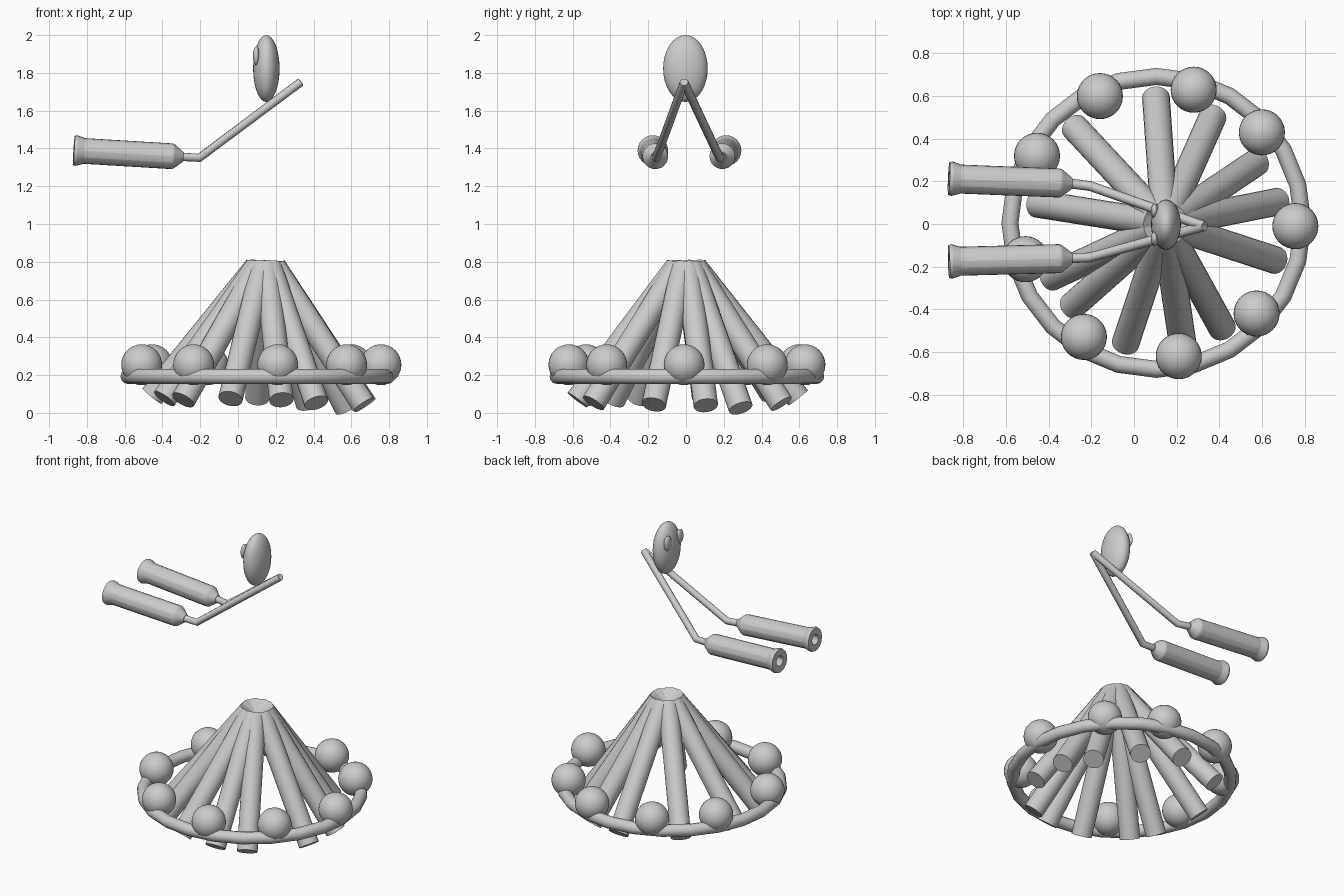
import bpy, math
from mathutils import Vector

if "Cube" in bpy.data.objects:
    bpy.data.objects.remove(bpy.data.objects["Cube"])


def finish(name, angle=40):
    ob = bpy.context.object
    ob.name = name
    bpy.ops.object.shade_smooth_by_angle(angle=math.radians(angle))
    return ob


def ellipsoid(name, loc, radii, seg=32, rings=16):
    bpy.ops.mesh.primitive_uv_sphere_add(segments=seg, ring_count=rings, radius=1, location=loc)
    bpy.context.object.scale = radii
    return finish(name)


def rod(name, a, b, r, sides=20):
    a, b = Vector(a), Vector(b)
    d = b - a
    bpy.ops.mesh.primitive_cylinder_add(vertices=sides, radius=r, depth=d.length, location=(a + b) / 2,
                                        rotation=d.to_track_quat('Z', 'Y').to_euler())
    return finish(name)


def lathe(name, profile, a, b, sides=24):
    """Revolve (radius, distance) points about the axis from a towards b."""
    a, b = Vector(a), Vector(b)
    verts, faces = [], []
    for r, t in profile:
        for i in range(sides):
            w = 2 * math.pi * i / sides
            verts.append((r * math.cos(w), r * math.sin(w), t))
    for k in range(len(profile) - 1):
        for i in range(sides):
            j = (i + 1) % sides
            faces.append((k * sides + i, k * sides + j, (k + 1) * sides + j, (k + 1) * sides + i))
    faces.append(tuple(reversed(range(sides))))
    n = (len(profile) - 1) * sides
    faces.append(tuple(range(n, n + sides)))
    me = bpy.data.meshes.new(name)
    me.from_pydata(verts, [], faces)
    ob = bpy.data.objects.new(name, me)
    bpy.context.collection.objects.link(ob)
    ob.location = a
    ob.rotation_euler = (b - a).to_track_quat('Z', 'Y').to_euler()
    bpy.ops.object.select_all(action='DESELECT')
    bpy.context.view_layer.objects.active = ob
    ob.select_set(True)
    return finish(name, 15)


# ground ring
bpy.ops.mesh.primitive_torus_add(major_segments=24, minor_segments=12, major_radius=0.687,
                                 minor_radius=0.04, location=(0.105, 0.005, 0.193))
finish("ring")

# balls sitting on the ring
balls = [(-.16, .60), (.28, .63), (.60, .43), (.757, -.01), (.575, -.42),
         (.21, -.62), (-.235, -.53), (-.51, -.165), (-.455, .32)]
for i, (x, y) in enumerate(balls):
    ellipsoid(f"ball_{i + 1}", (x, y, .255), (.108, .108, .108))

# equal-length logs leaning together
apex, length, log_r = Vector((.145, 0)), .88, .065
feet = [(.103, .594), (.37, .505), (.575, .29), (.675, .105), (.665, -.17), (.415, -.49),
        (.23, -.575), (-.04, -.56), (-.29, -.385), (-.39, -.25), (-.455, .095), (-.28, .455)]
for i, f in enumerate(feet):
    foot = Vector(f)
    head = apex + (foot - apex).normalized() * .05
    drop = math.sqrt(length ** 2 - (foot - head).length ** 2)
    rod(f"log_{i + 1}", (*head, .77), (*foot, .77 - drop), log_r)

# floating oval with two small discs
ellipsoid("oval_head", (.15, -.003, 1.823), (.07, .118, .177))
for side, y in (("left", .062), ("right", -.068)):
    ellipsoid(f"disc_{side}", (.097, y, 1.89), (.018, .034, .05), 24, 12)

# arms with bent wrists, and the flared hollow barrels they carry
grip = [(.026, 0), (.065, .05), (.068, .06), (.068, .525), (.081, .565), (.077, .58),
        (.034, .58), (.034, .46)]
for side, elbow_y, grip_y, end_y in (("left", .178, .19, .213), ("right", -.157, -.161, -.176)):
    cu = bpy.data.curves.new(f"arm_{side}", 'CURVE')
    cu.dimensions = '3D'
    cu.bevel_depth = .023
    cu.bevel_resolution = 3
    cu.use_fill_caps = True
    sp = cu.splines.new('POLY')
    path = [(.33, -.01, 1.75), (-.205, elbow_y, 1.35), (-.30, grip_y, 1.356)]
    sp.points.add(len(path) - 1)
    for p, co in zip(sp.points, path):
        p.co = (*co, 1)
    bpy.context.collection.objects.link(bpy.data.objects.new(f"arm_{side}", cu))
    lathe(f"barrel_{side}", grip, (-.29, grip_y, 1.355), (-.87, end_y, 1.39))
